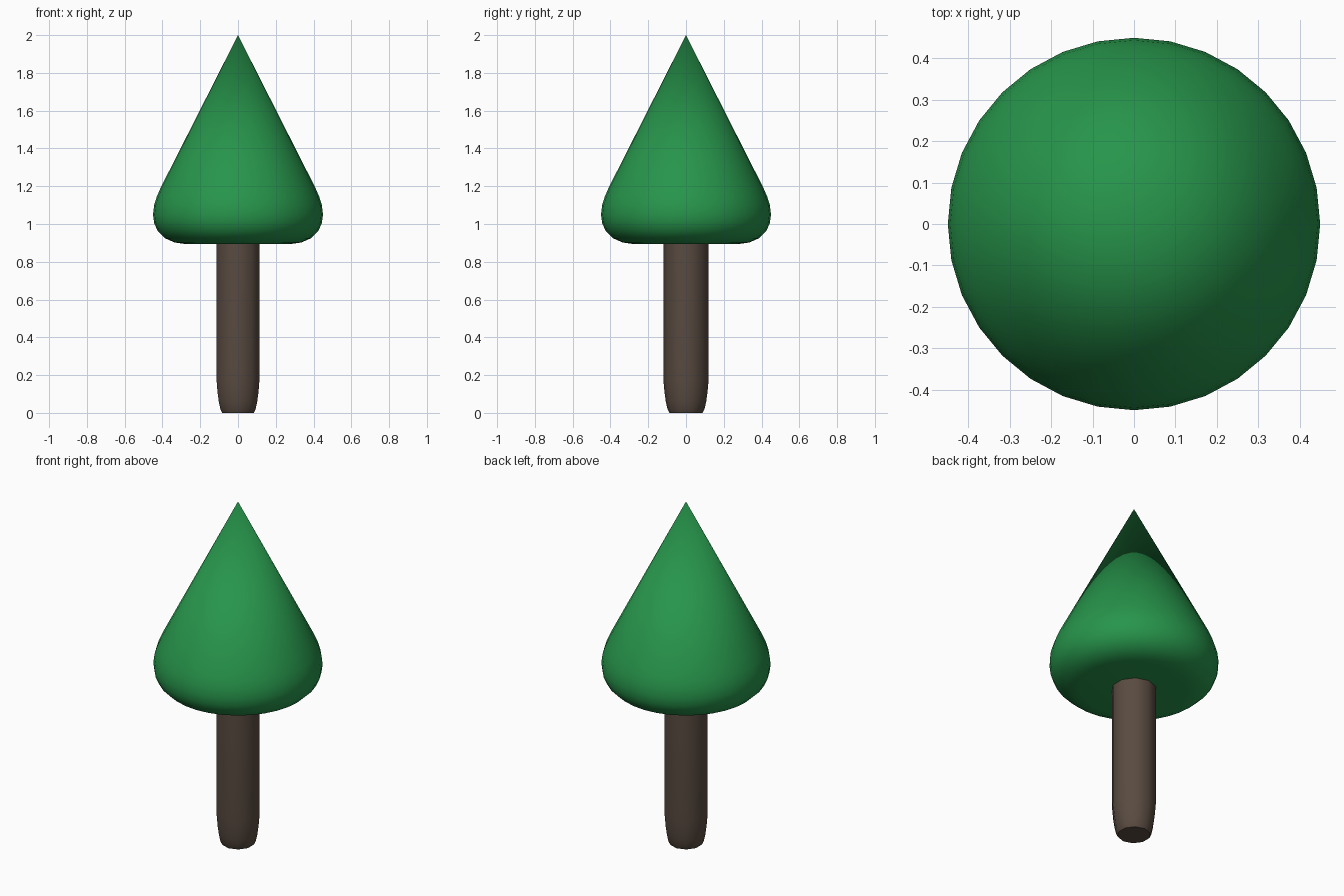
import bpy, bmesh, math

if "Cube" in bpy.data.objects:
    bpy.data.objects.remove(bpy.data.objects["Cube"])


def lathe(name, profile, sides, start, color):
    """Revolve (radius, z) points around z; radius 0 makes a pole, open ends are capped."""
    bm = bmesh.new()
    rings = []
    for r, z in profile:
        if r == 0:
            rings.append([bm.verts.new((0, 0, z))] * sides)
        else:
            angles = [start + 2 * math.pi * i / sides for i in range(sides)]
            rings.append([bm.verts.new((r * math.cos(a), r * math.sin(a), z)) for a in angles])
    for low, high in zip(rings, rings[1:]):
        for i in range(sides):
            j = (i + 1) % sides
            quad = [low[i], low[j], high[j], high[i]]
            bm.faces.new(list(dict.fromkeys(quad)))
    for (r, _), ring in ((profile[0], rings[0]), (profile[-1], rings[-1])):
        if r > 0:
            bm.faces.new(ring)
    bmesh.ops.recalc_face_normals(bm, faces=bm.faces)
    mesh = bpy.data.meshes.new(name)
    bm.to_mesh(mesh)
    bm.free()
    obj = bpy.data.objects.new(name, mesh)
    bpy.context.collection.objects.link(obj)
    mat = bpy.data.materials.new(name + "_colour")
    mat.diffuse_color = color
    mat.use_nodes = True
    mat.node_tree.nodes["Principled BSDF"].inputs["Base Color"].default_value = mat.diffuse_color
    mesh.materials.append(mat)
    bpy.ops.object.select_all(action='DESELECT')
    obj.select_set(True)
    bpy.context.view_layer.objects.active = obj
    bpy.ops.object.shade_smooth_by_angle(angle=math.radians(40))
    return obj


# Trunk, narrowing in a soft curve at the foot
lathe("trunk",
      [(0.088, 0), (0.098, 0.02), (0.107, 0.06), (0.114, 0.11), (0.12, 0.18), (0.12, 0.9)],
      10, math.pi / 2, (0.10, 0.07, 0.052, 1))

# Foliage: straight cone with a rounded lower rim and flat underside
lathe("foliage",
      [(0.285, 0.895), (0.335, 0.902), (0.385, 0.924), (0.425, 0.962), (0.444, 1.005),
       (0.45, 1.05), (0.444, 1.1), (0.43, 1.145), (0.408, 1.195), (0, 2)],
      32, 0, (0.02, 0.3, 0.07, 1))
